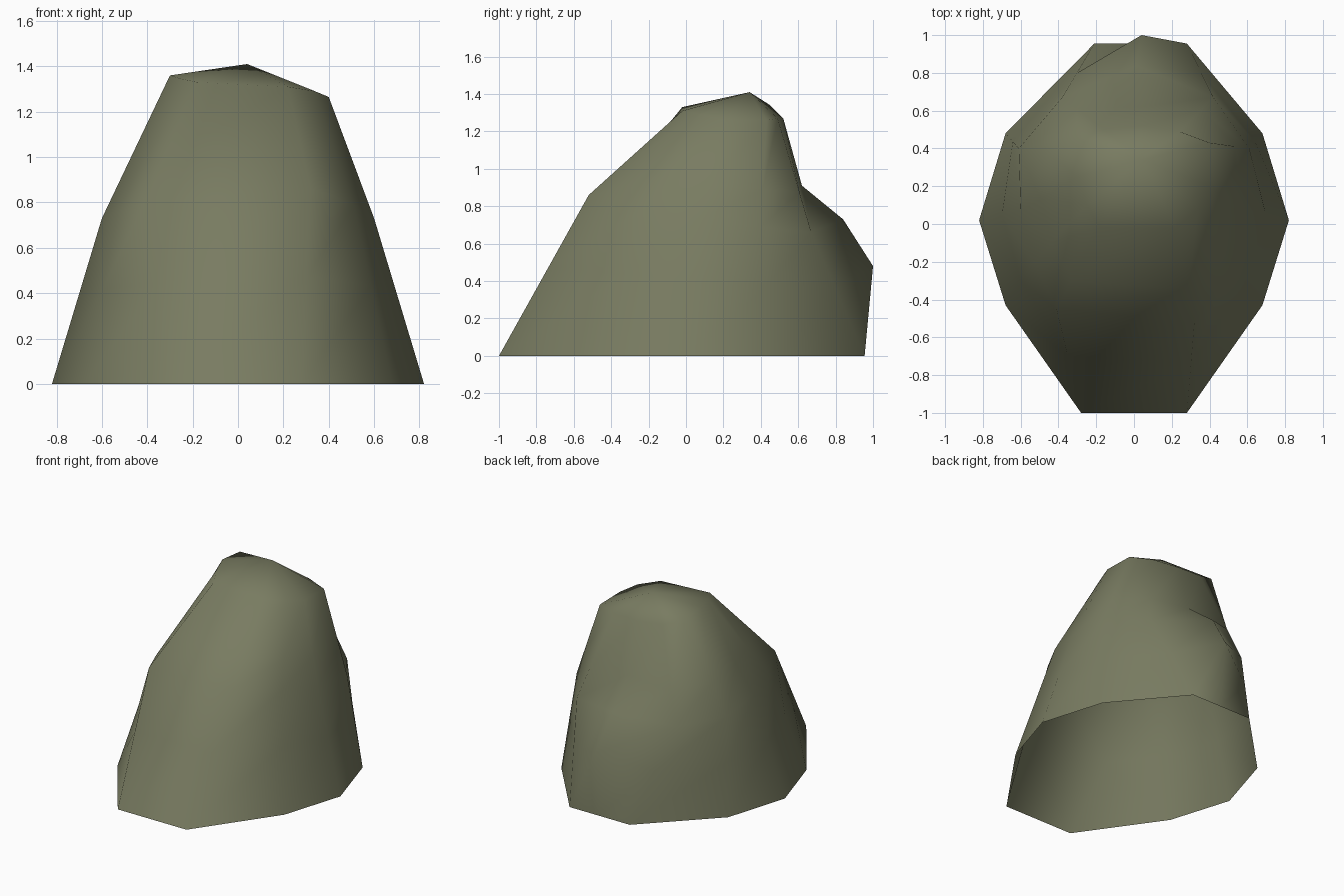
import bpy
import bmesh
from mathutils import Vector

if "Cube" in bpy.data.objects:
    bpy.data.objects.remove(bpy.data.objects["Cube"])

# Three key cross-sections of the boulder, counter-clockwise from front left;
# index 6 is the spine that juts out at the back
base = [(-.28, -1, 0), (.28, -1, 0), (.68, -.43, 0), (.82, .02, 0), (.68, .48, 0), (.28, .955, 0),
        (.04, .955, 0), (-.21, .955, 0), (-.68, .48, 0), (-.82, .02, 0), (-.68, -.43, 0)]
middle = [(-.41, -.45, .80), (.32, -.52, .86), (.51, -.22, .79), (.6, .07, .73), (.61, .4, .69),
          (.42, .67, .66), (.01, .84, .73), (-.38, .67, .66), (-.61, .4, .69), (-.6, .07, .73),
          (-.53, -.2, .76)]
top = [(-.18, -.02, 1.33), (.22, -.02, 1.31), (.34, .08, 1.29), (.4, .2, 1.265), (.4, .43, 1.26),
       (.24, .49, 1.27), (.04, .52, 1.27), (-.16, .5, 1.29), (-.3, .45, 1.34), (-.3, .25, 1.36),
       (-.25, .1, 1.345)]
apex = (.04, .34, 1.41)
SPINE = 6


def blend(lower, upper, t, spine_point):
    """Ring between two rings, with its own point on the back spine."""
    ring = [Vector(a).lerp(Vector(b), t) for a, b in zip(lower, upper)]
    ring[SPINE] = Vector(spine_point)
    return ring


rings = [base,
         blend(base, middle, .55, (.04, 1, .48)),
         middle,
         blend(middle, top, .35, (.04, .62, .91)),
         top]

# Bridge the rings; the underside stays open
bm = bmesh.new()
loops = [[bm.verts.new(p) for p in ring] for ring in rings]
n = len(base)
for low, high in zip(loops, loops[1:]):
    for i in range(n):
        j = (i + 1) % n
        bm.faces.new((low[i], low[j], high[j], high[i]))
peak = bm.verts.new(apex)
for i in range(n):
    bm.faces.new((loops[-1][i], loops[-1][(i + 1) % n], peak))
for f in bm.faces:
    f.smooth = True

mesh = bpy.data.meshes.new("boulder")
bm.to_mesh(mesh)
bm.free()
boulder = bpy.data.objects.new("boulder", mesh)
bpy.context.collection.objects.link(boulder)

# Mossy grey stone
stone = bpy.data.materials.new("olive stone")
stone.diffuse_color = (.19, .2, .12, 1)
stone.use_nodes = True
stone.node_tree.nodes["Principled BSDF"].inputs["Base Color"].default_value = stone.diffuse_color
mesh.materials.append(stone)
